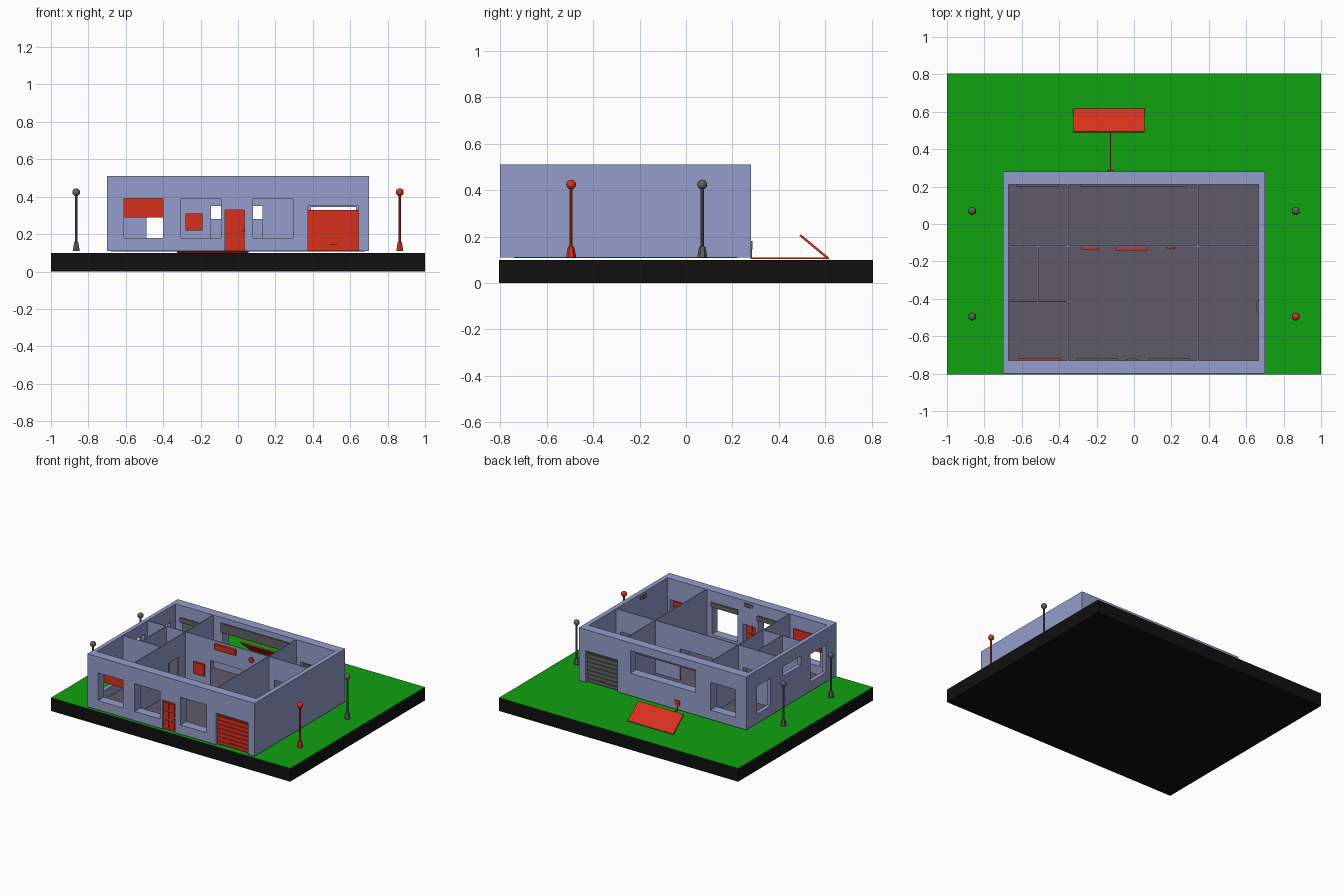
import bpy, bmesh, math
from mathutils import Matrix, Vector

if "Cube" in bpy.data.objects:
    bpy.data.objects.remove(bpy.data.objects["Cube"])


def mat(name, rgb):
    m = bpy.data.materials.new(name)
    m.diffuse_color = (*rgb, 1)
    m.use_nodes = True
    m.node_tree.nodes["Principled BSDF"].inputs["Base Color"].default_value = m.diffuse_color
    return m


WALL = mat("wall_lilac", (0.30, 0.34, 0.60))
FLOOR = mat("floor_grey", (0.114, 0.102, 0.141))
RED = mat("red", (0.68, 0.03, 0.012))
GREEN = mat("grass_green", (0.005, 0.36, 0.005))
BLACK = mat("black", (0.005, 0.005, 0.005))
GREY = mat("dark_grey", (0.12, 0.12, 0.12))


def finish(name, bm, m):
    bmesh.ops.recalc_face_normals(bm, faces=bm.faces)
    me = bpy.data.meshes.new(name)
    bm.to_mesh(me)
    bm.free()
    me.materials.append(m)
    ob = bpy.data.objects.new(name, me)
    bpy.context.collection.objects.link(ob)
    return ob


def add_box(bm, x0, x1, y0, y1, z0, z1):
    mtx = Matrix.Translation(((x0 + x1) / 2, (y0 + y1) / 2, (z0 + z1) / 2))
    mtx = mtx @ Matrix.Diagonal((x1 - x0, y1 - y0, z1 - z0, 1))
    bmesh.ops.create_cube(bm, size=1, matrix=mtx)


def box(name, m, *dims):
    bm = bmesh.new()
    add_box(bm, *dims)
    return finish(name, bm, m)


def wall(name, axis, at, thick, u0, u1, holes=(), z0=0.11, z1=0.51):
    """Wall running along axis; holes are (u0, u1, z0, z1) rectangles."""
    us = sorted({u0, u1, *[u for h in holes for u in h[:2]]})
    zs = sorted({z0, z1, *[z for h in holes for z in h[2:]]})
    bm = bmesh.new()
    for a, b in zip(us, us[1:]):
        for c, d in zip(zs, zs[1:]):
            mu, mz = (a + b) / 2, (c + d) / 2
            if any(h[0] < mu < h[1] and h[2] < mz < h[3] for h in holes):
                continue
            pts = [(a, c), (b, c), (b, d), (a, d)]
            bm.faces.new([bm.verts.new((u, at, z) if axis == "x" else (at, u, z))
                          for u, z in pts])
    bmesh.ops.remove_doubles(bm, verts=bm.verts, dist=1e-5)
    ext = bmesh.ops.extrude_face_region(bm, geom=bm.faces[:], use_keep_orig=True)
    step = Vector((0, thick, 0)) if axis == "x" else Vector((thick, 0, 0))
    bmesh.ops.translate(bm, vec=step,
                        verts=[g for g in ext["geom"] if isinstance(g, bmesh.types.BMVert)])
    return finish(name, bm, WALL)


# Ground block with grass
box("ground_block", BLACK, -1, 1, -0.805, 0.805, 0, 0.098)
box("grass", GREEN, -1, 1, -0.805, 0.805, 0.098, 0.1)

# House floor
box("house_floor", FLOOR, -0.68, 0.68, -0.74, 0.22, 0.108, 0.112)

# Outer walls
garage = (0.375, 0.645, 0.11, 0.35)
side_win = (-0.61, -0.40, 0.18, 0.39)
wall("front_wall", "x", -0.8, 0.07, -0.7, 0.7,
     [side_win, (-0.305, -0.09, 0.18, 0.39), (-0.07, 0.035, 0.11, 0.33),
      (0.08, 0.295, 0.18, 0.39), garage])
wall("back_wall", "x", 0.21, 0.07, -0.7, 0.7,
     [side_win, (-0.275, 0.27, 0.28, 0.45), garage])
wall("left_wall", "y", -0.7, 0.03, -0.73, 0.21,
     [(-0.67, -0.49, 0.18, 0.39), (-0.375, -0.16, 0.35, 0.42), (-0.01, 0.15, 0.18, 0.39)])
wall("right_wall", "y", 0.665, 0.035, -0.73, 0.21)

# Inner walls with doorways
T = 0.007
hall_door = (-0.49, -0.40, 0.11, 0.35)
side_door = (-0.33, -0.21, 0.11, 0.35)
wall("middle_wall", "x", -0.123, T, -0.67, 0.665,
     [hall_door, (-0.145, 0.13, 0.11, 0.35), (0.39, 0.63, 0.11, 0.345)])
wall("bedroom_wall", "x", -0.418, T, -0.67, -0.355, [hall_door])
wall("hall_wall", "y", -0.358, T, -0.73, 0.21, [side_door])
wall("bath_wall", "y", -0.518, T, -0.418, -0.12, [side_door])
wall("garage_wall", "y", 0.337, T, -0.73, 0.21)


# Slatted garage doors
def garage_door(name, m, y, side):
    bm = bmesh.new()
    add_box(bm, 0.375, 0.645, y - 0.006, y + 0.006, 0.11, 0.33)
    for i in range(7):
        z = 0.114 + i * 0.031
        add_box(bm, 0.38, 0.64, y - 0.012, y + 0.012, z, z + 0.025)
    hy = y + side * 0.015
    add_box(bm, 0.49, 0.53, hy - 0.005, hy + 0.005, 0.142, 0.15)
    finish(name, bm, m)


garage_door("front_garage_door", RED, -0.775, -1)
garage_door("back_garage_door", GREY, 0.255, 1)

# Front door with raised panels and knob
bm = bmesh.new()
add_box(bm, -0.07, 0.035, -0.79, -0.775, 0.11, 0.33)
for x in (-0.058, -0.012):
    for z, h in ((0.125, 0.055), (0.195, 0.055), (0.265, 0.05)):
        add_box(bm, x, x + 0.035, -0.795, -0.77, z, z + h)
bmesh.ops.create_uvsphere(bm, u_segments=8, v_segments=6, radius=0.005,
                          matrix=Matrix.Translation((0.028, -0.795, 0.215)))
finish("front_door", bm, RED)

# Window blinds
for name, m, x0, x1, y, z0, z1 in (
        ("red_blind", RED, -0.62, -0.39, -0.73, 0.29, 0.41),
        ("front_blind_a", GREY, -0.31, -0.085, -0.73, 0.39, 0.425),
        ("front_blind_b", GREY, 0.075, 0.30, -0.73, 0.39, 0.425),
        ("back_blind_a", GREY, -0.63, -0.40, 0.20, 0.385, 0.42),
        ("back_blind_b", GREY, -0.285, 0.28, 0.20, 0.40, 0.47)):
    box(name, m, x0, x1, y, y + 0.01, z0, z1)

# Living room fittings
box("wall_screen", RED, -0.28, -0.19, -0.137, -0.122, 0.22, 0.31)
box("air_conditioner", RED, -0.1, 0.073, -0.142, -0.122, 0.45, 0.492)


def disc(name, m, loc, r, depth, rot=Matrix(), scale=(1, 1, 1)):
    bm = bmesh.new()
    mtx = Matrix.Translation(loc) @ rot @ Matrix.Diagonal((*scale, 1))
    bmesh.ops.create_cone(bm, cap_ends=True, segments=24, radius1=r, radius2=r,
                          depth=depth, matrix=mtx)
    return finish(name, bm, m)


disc("round_sensor", RED, (0.2, -0.127, 0.446), 0.02, 0.012, Matrix.Rotation(math.pi / 2, 4, "X"))
disc("front_motion_sensor", GREY, (-0.01, -0.733, 0.48), 0.038, 0.025, scale=(1, 0.4, 1))
disc("garage_motion_sensor", GREY, (0.668, -0.44, 0.48), 0.038, 0.025, scale=(0.4, 1, 1))

# Tilted solar panel, cable and wall box
panel = box("solar_panel", RED, -0.19, 0.19, -0.08, 0.08, -0.005, 0.005)
panel.location = (-0.135, 0.553, 0.155)
panel.rotation_euler.x = -math.atan2(0.1, 0.12)
box("solar_cable", RED, -0.128, -0.122, 0.278, 0.605, 0.103, 0.11)
box("cable_riser", RED, -0.128, -0.122, 0.278, 0.285, 0.103, 0.16)
box("cable_box", RED, -0.145, -0.105, 0.277, 0.287, 0.145, 0.18)


# Lamp posts
def lamp(name, x, y, m):
    bm = bmesh.new()
    for r1, r2, z0, z1, n in ((0.022, 0.013, 0.11, 0.157, 6), (0.007, 0.007, 0.15, 0.41, 10)):
        bmesh.ops.create_cone(bm, cap_ends=True, segments=n, radius1=r1, radius2=r2,
                              depth=z1 - z0, matrix=Matrix.Translation((x, y, (z0 + z1) / 2)))
    bmesh.ops.create_uvsphere(bm, u_segments=16, v_segments=10, radius=0.021,
                              matrix=Matrix.Translation((x, y, 0.424)))
    ob = finish(name, bm, m)
    bpy.context.view_layer.objects.active = ob
    ob.select_set(True)
    bpy.ops.object.shade_smooth_by_angle(angle=math.radians(35))
    ob.select_set(False)


for side, sx in (("left", -0.865), ("right", 0.865)):
    for end, y in (("front", -0.495), ("back", 0.07)):
        lamp(f"{side}_{end}_lamp", sx, y, RED if sx > 0 and y < 0 else GREY)
